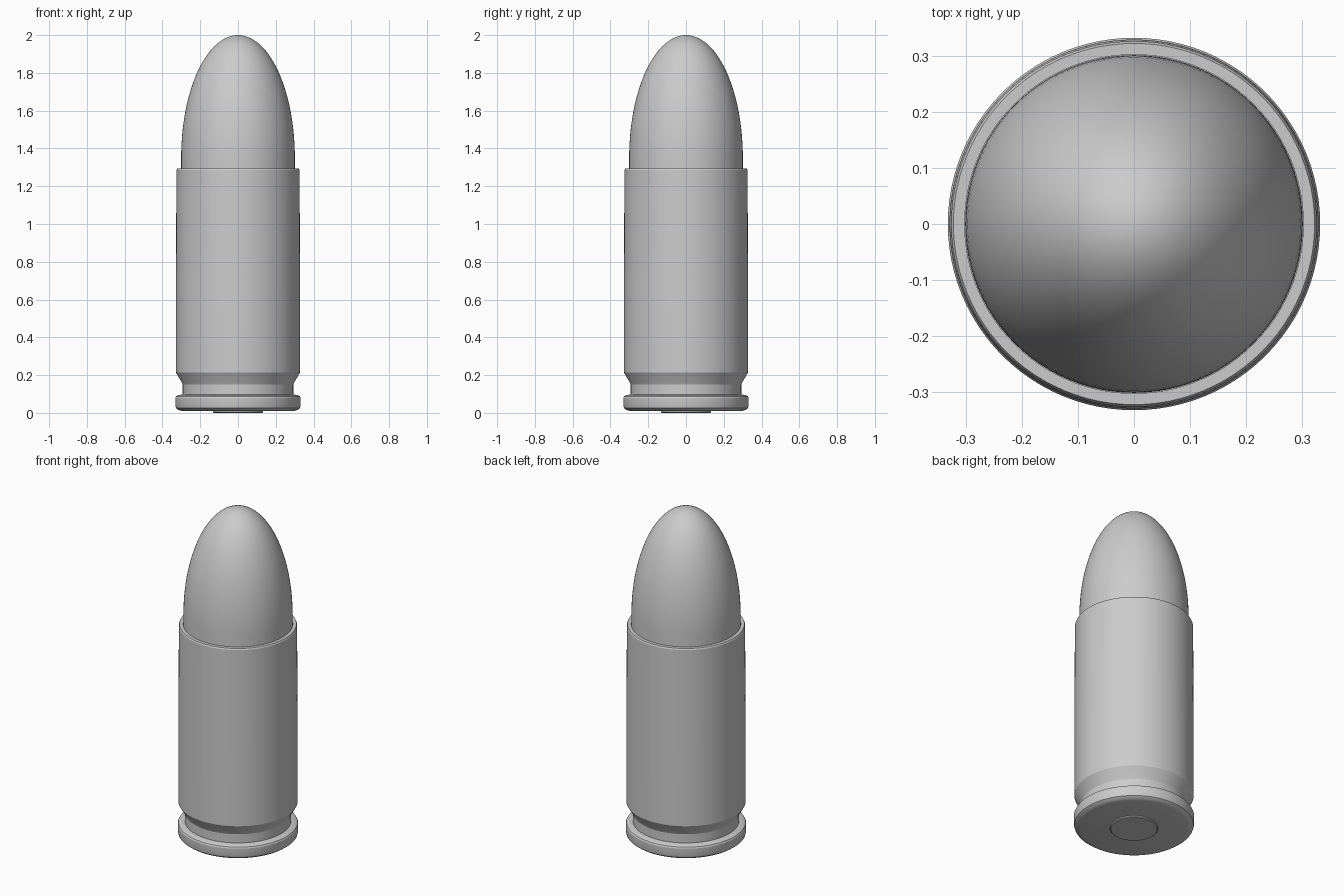
import bpy, bmesh, math

cube = bpy.data.objects.get("Cube")
if cube:
    bpy.data.objects.remove(cube, do_unlink=True)

SIDES = 96

grey = bpy.data.materials.new("plain grey")
grey.use_nodes = True
colour = (0.6, 0.6, 0.6, 1)
grey.diffuse_color = colour
grey.node_tree.nodes["Principled BSDF"].inputs["Base Color"].default_value = colour


def lathe(name, profile):
    """Spin an (radius, height) outline round the z axis."""
    bm = bmesh.new()
    verts = [bm.verts.new((r, 0, z)) for r, z in profile]
    edges = [bm.edges.new(pair) for pair in zip(verts, verts[1:])]
    bmesh.ops.spin(bm, geom=verts + edges, cent=(0, 0, 0), axis=(0, 0, 1),
                   angle=math.tau, steps=SIDES)
    bmesh.ops.remove_doubles(bm, verts=bm.verts, dist=0.0001)
    bmesh.ops.recalc_face_normals(bm, faces=bm.faces)
    mesh = bpy.data.meshes.new(name)
    bm.to_mesh(mesh)
    bm.free()
    mesh.materials.append(grey)
    obj = bpy.data.objects.new(name, mesh)
    bpy.context.collection.objects.link(obj)
    bpy.ops.object.select_all(action="DESELECT")
    obj.select_set(True)
    bpy.context.view_layer.objects.active = obj
    bpy.ops.object.shade_smooth_by_angle(angle=math.radians(25))
    return obj


# Case: rounded rim, extractor groove, slightly tapered wall and open mouth
lathe("case", [
    (0, 0.01), (0.295, 0.01), (0.315, 0.015), (0.328, 0.025), (0.332, 0.04),
    (0.332, 0.08), (0.328, 0.088), (0.315, 0.095), (0.293, 0.097),
    (0.293, 0.15), (0.3, 0.165), (0.329, 0.215), (0.329, 0.54),
    (0.326, 1.285), (0.322, 1.293), (0.302, 1.293), (0.302, 1.2), (0, 1.2)])

# Primer: shallow disc on the base
lathe("primer", [(0, 0), (0.128, 0), (0.133, 0.004), (0.133, 0.02), (0, 0.02)])

# Bullet: short straight shank and elliptical nose
RADIUS, SHOULDER, STEPS = 0.301, 1.35, 28
nose = [(RADIUS * math.cos(a), SHOULDER + (2 - SHOULDER) * math.sin(a))
        for a in (math.pi / 2 * i / STEPS for i in range(STEPS))]
lathe("bullet", [(0, 1.21), (RADIUS, 1.21)] + nose + [(0, 2)])
